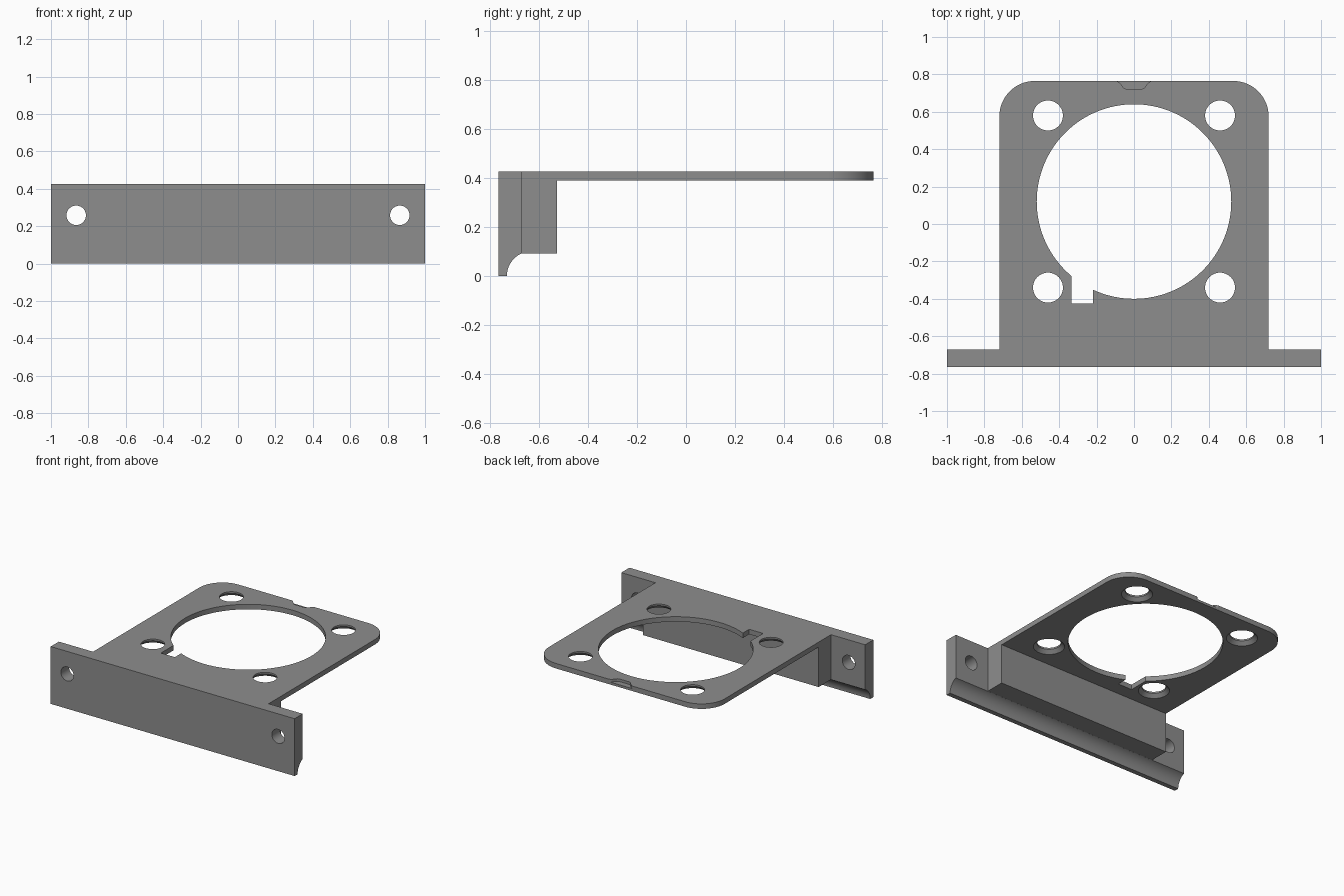
import bpy, bmesh, math
from mathutils import Vector

if "Cube" in bpy.data.objects:
    bpy.data.objects.remove(bpy.data.objects["Cube"])

TOP, FLANGE_LOW, BLOCK_LOW = 0.425, 0.388, 0.092
BACK = 0.765

grey = bpy.data.materials.new("grey metal")
grey.diffuse_color = (0.27, 0.27, 0.27, 1)
grey.use_nodes = True
grey.node_tree.nodes["Principled BSDF"].inputs["Base Color"].default_value = grey.diffuse_color


def prism(name, pts, to3d, depth):
    """Extrude a closed 2D outline along a vector."""
    bm = bmesh.new()
    face = bm.faces.new([bm.verts.new(to3d(*p)) for p in pts])
    new = bmesh.ops.extrude_face_region(bm, geom=[face])["geom"]
    bmesh.ops.translate(bm, vec=Vector(depth),
                        verts=[g for g in new if isinstance(g, bmesh.types.BMVert)])
    bmesh.ops.recalc_face_normals(bm, faces=bm.faces)
    return finish(name, bm)


def finish(name, bm):
    me = bpy.data.meshes.new(name)
    bm.to_mesh(me)
    bm.free()
    me.materials.append(grey)
    ob = bpy.data.objects.new(name, me)
    bpy.context.collection.objects.link(ob)
    return ob


def cone(name, x, y, z0, z1, r0, r1, seg=48):
    """Upright cylinder or cone between two heights."""
    bm = bmesh.new()
    bmesh.ops.create_cone(bm, cap_ends=True, segments=seg, radius1=r0, radius2=r1, depth=z1 - z0)
    bmesh.ops.translate(bm, verts=bm.verts, vec=(x, y, (z0 + z1) / 2))
    return finish(name, bm)


def combine(target, other, op):
    mod = target.modifiers.new(op, 'BOOLEAN')
    mod.operation, mod.solver, mod.object = op, 'EXACT', other
    bpy.context.view_layer.objects.active = target
    bpy.ops.object.modifier_apply(modifier=mod.name)
    bpy.data.objects.remove(other)


# Mounting plate with a cove along its lower back edge
cove = [(-0.63 - 0.1 * math.cos(a), 0.1 * math.sin(a))
        for a in [math.acos(0.4) * i / 14 for i in range(15)]]
bracket = prism("bracket", [(-BACK, TOP), (-BACK, 0)] + cove + [(-0.67, TOP)],
                lambda y, z: (-1, y, z), (2, 0, 0))

# Stiffening block and thin flange, one L-shaped section
flange = prism("flange", [(-0.70, TOP), (-0.70, BLOCK_LOW), (-0.525, BLOCK_LOW),
                          (-0.525, FLANGE_LOW), (BACK, FLANGE_LOW), (BACK, TOP)],
               lambda y, z: (-0.72, y, z), (1.44, 0, 0))
bm = bmesh.new()
bm.from_mesh(flange.data)
corners = [e for e in bm.edges if all(v.co.y > BACK - 0.01 for v in e.verts)
           and abs(e.verts[0].co.x - e.verts[1].co.x) < 0.01]
bmesh.ops.bevel(bm, geom=corners, offset=0.19, segments=16, profile=0.5, affect='EDGES')
bm.to_mesh(flange.data)
bm.free()
combine(bracket, flange, 'UNION')

# Large round opening with its key slot
combine(bracket, cone("opening", 0, 0.12, 0.2, 0.6, 0.52, 0.52, 128), 'DIFFERENCE')
combine(bracket, prism("key_slot", [(-0.335, -0.425), (-0.22, -0.425), (-0.22, -0.1), (-0.335, -0.1)],
                       lambda x, y: (x, y, 0.2), (0, 0, 0.4)), 'DIFFERENCE')

# Four holes, countersunk from below
for x in (-0.46, 0.46):
    for y in (-0.34, 0.58):
        combine(bracket, cone("hole", x, y, 0.3, 0.6, 0.08, 0.08), 'DIFFERENCE')
        combine(bracket, cone("countersink", x, y, FLANGE_LOW - 0.01, FLANGE_LOW + 0.025,
                              0.115, 0.08), 'DIFFERENCE')

# Screw holes through the mounting plate
for x in (-0.865, 0.865):
    ring = [(x + 0.052 * math.cos(i * math.tau / 40), 0.258 + 0.052 * math.sin(i * math.tau / 40))
            for i in range(40)]
    combine(bracket, prism("screw_hole", ring, lambda u, z: (u, -0.9, z), (0, 0.4, 0)), 'DIFFERENCE')

# Shallow thumb recess in the top of the back edge
half = [(0.095, 0.80), (0.095, 0.765), (0.078, 0.757), (0.055, 0.728), (0.042, 0.722)]
recess = half + [(-x, y) for x, y in reversed(half)]
combine(bracket, prism("recess", recess, lambda x, y: (x, y, TOP - 0.019), (0, 0, 0.1)), 'DIFFERENCE')

# Smooth curves, sharp edges
bpy.ops.object.select_all(action='DESELECT')
bracket.select_set(True)
bpy.context.view_layer.objects.active = bracket
bpy.ops.object.shade_smooth_by_angle(angle=math.radians(25))
